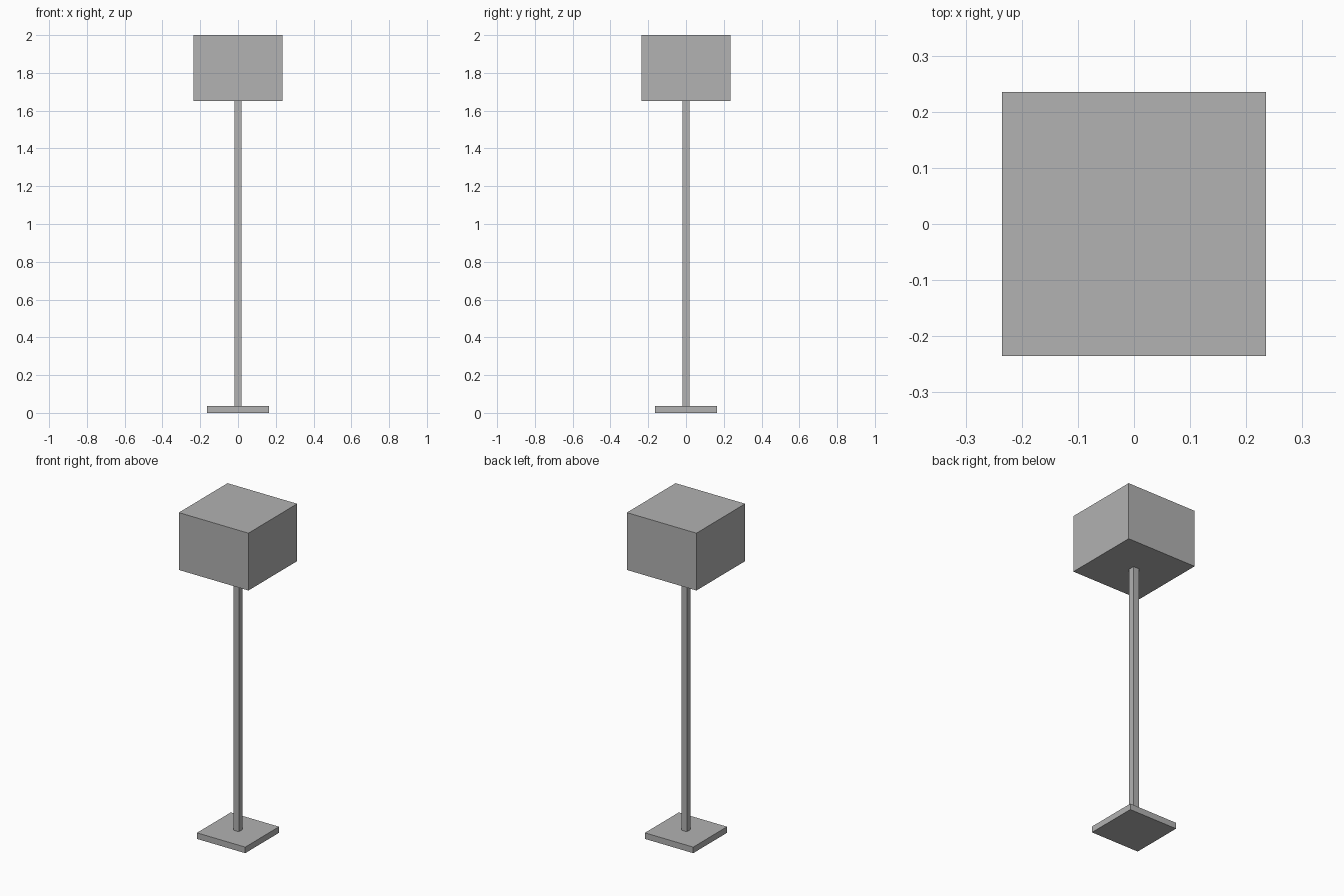
import bpy

if "Cube" in bpy.data.objects:
    bpy.data.objects.remove(bpy.data.objects["Cube"])

grey = bpy.data.materials.new("plain grey")
grey.diffuse_color = (0.445, 0.445, 0.445, 1.0)
grey.use_nodes = True
grey.node_tree.nodes["Principled BSDF"].inputs["Base Color"].default_value = grey.diffuse_color


def box(name, width, z0, z1):
    """Square block centred on the z axis, from z0 to z1."""
    bpy.ops.mesh.primitive_cube_add(size=1, location=(0, 0, (z0 + z1) / 2))
    obj = bpy.context.object
    obj.name = name
    obj.scale = (width, width, z1 - z0)
    bpy.ops.object.transform_apply(location=False, rotation=False, scale=True)
    obj.data.materials.append(grey)
    return obj


# Floor lamp: flat foot, slim square pole, block shade
box("base", 0.326, 0.0, 0.037)
box("pole", 0.037, 0.037, 1.65)
box("shade", 0.47, 1.65, 2.0)
